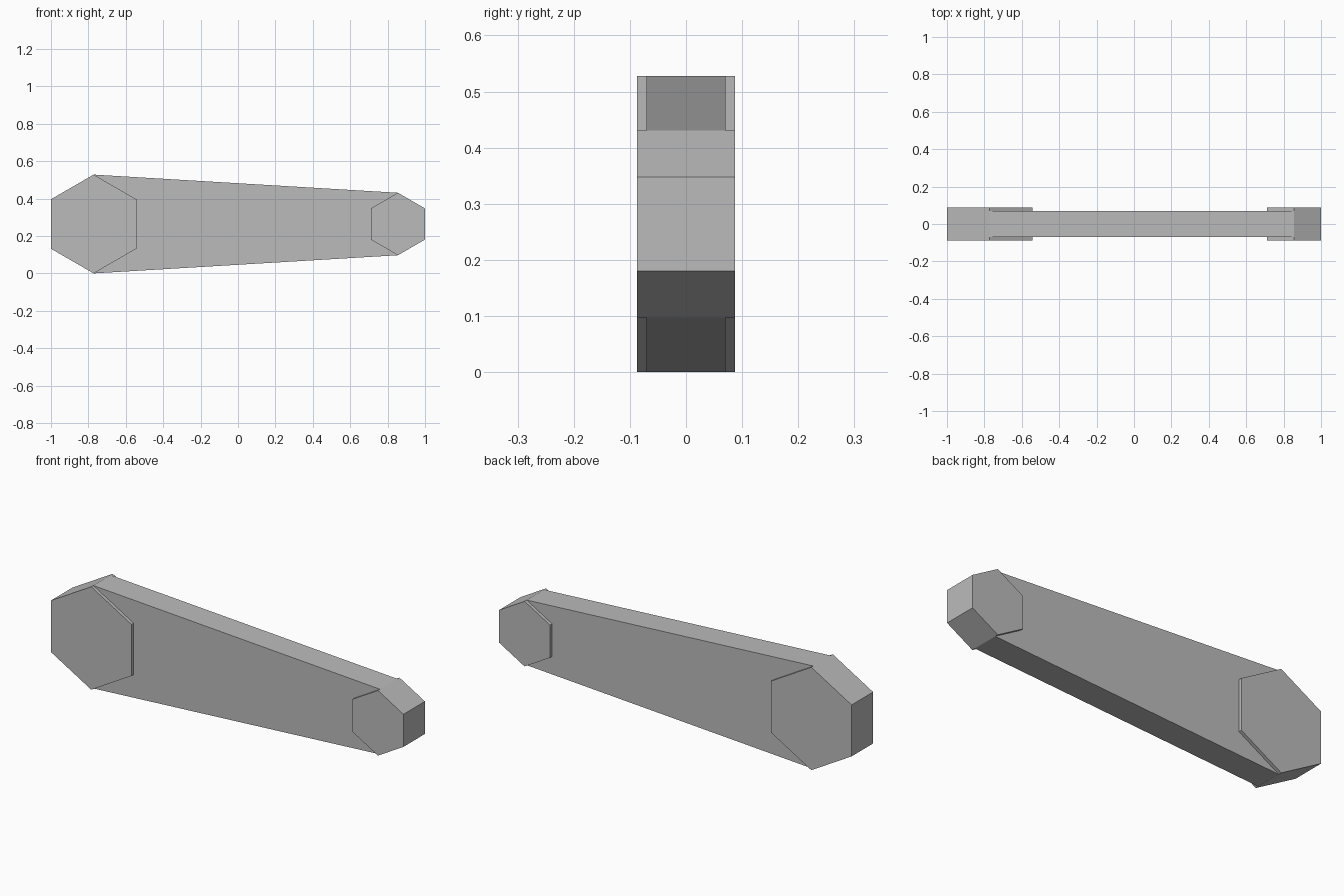
import bpy
import bmesh
from math import cos, sin, pi

cube = bpy.data.objects.get("Cube")
if cube:
    bpy.data.objects.remove(cube, do_unlink=True)

# Plain grey for the whole link
grey = bpy.data.materials.new("grey")
grey.use_nodes = True
colour = (0.5, 0.5, 0.5, 1)
grey.diffuse_color = colour
grey.node_tree.nodes["Principled BSDF"].inputs["Base Color"].default_value = colour


def extrude_profile(name, points, half_depth):
    """Extrude an x-z outline evenly to both sides of y = 0."""
    bm = bmesh.new()
    face = bm.faces.new([bm.verts.new((x, -half_depth, z)) for x, z in points])
    result = bmesh.ops.extrude_face_region(bm, geom=[face], use_keep_orig=True)
    moved = [v for v in result["geom"] if isinstance(v, bmesh.types.BMVert)]
    bmesh.ops.translate(bm, verts=moved, vec=(0, 2 * half_depth, 0))
    bmesh.ops.recalc_face_normals(bm, faces=bm.faces)
    mesh = bpy.data.meshes.new(name)
    bm.to_mesh(mesh)
    bm.free()
    mesh.materials.append(grey)
    obj = bpy.data.objects.new(name, mesh)
    bpy.context.collection.objects.link(obj)
    return obj


def hexagon(x, z, radius):
    return [(x + radius * sin(i * pi / 3), z + radius * cos(i * pi / 3))
            for i in range(6)]


MID_Z = 0.264
BIG_X, BIG_R = -0.772, 0.264
SMALL_X, SMALL_R = 0.855, 0.167

# Hexagonal bosses at both ends
extrude_profile("large_end_boss", hexagon(BIG_X, MID_Z, BIG_R), 0.087)
extrude_profile("small_end_boss", hexagon(SMALL_X, MID_Z, SMALL_R), 0.087)

# Tapered web between the bosses
extrude_profile("tapered_arm", [
    (BIG_X, MID_Z - BIG_R), (SMALL_X, MID_Z - SMALL_R),
    (SMALL_X, MID_Z + SMALL_R), (BIG_X, MID_Z + BIG_R)], 0.07)
